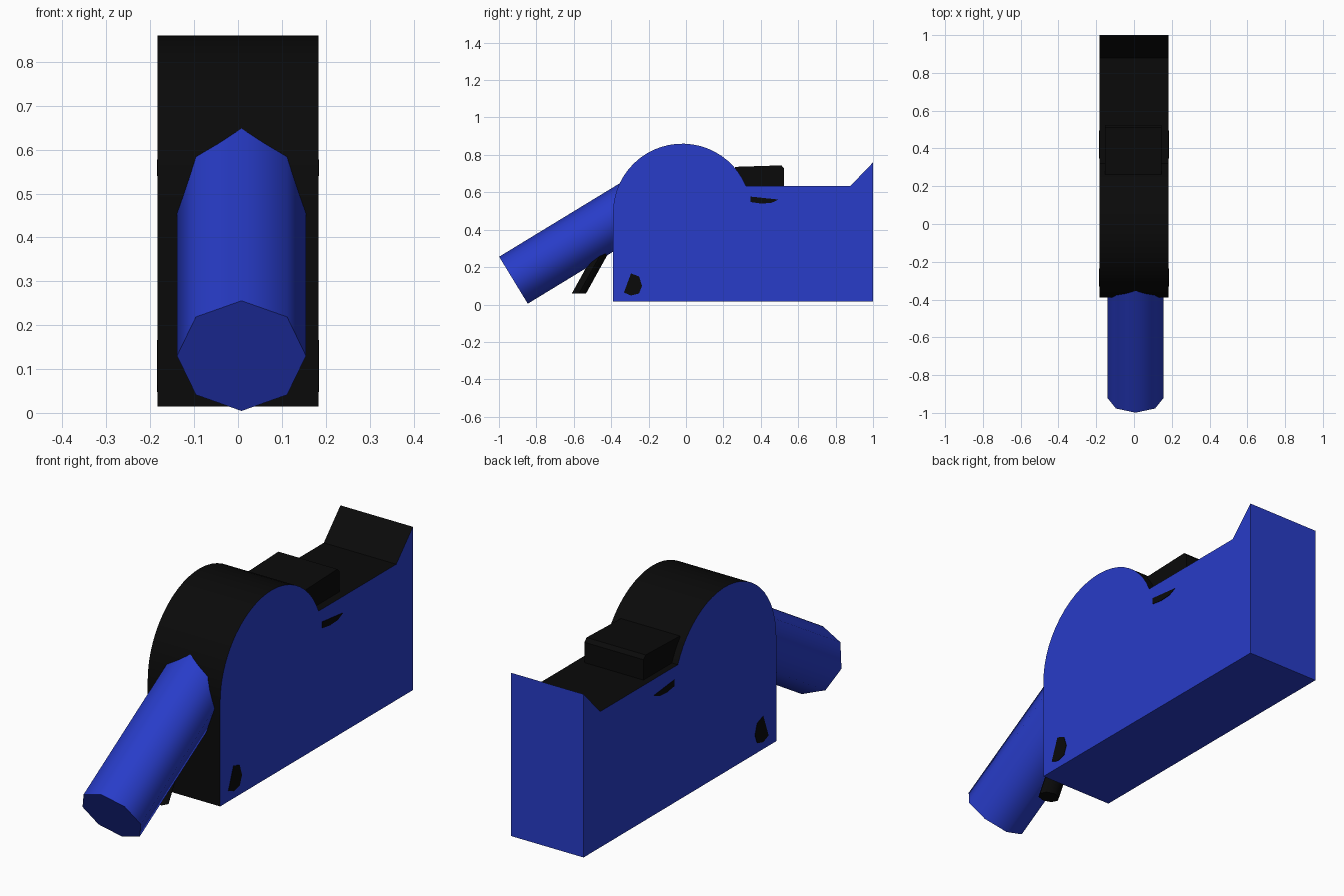
import bpy, bmesh, math
from mathutils import Vector, Matrix

if "Cube" in bpy.data.objects:
    bpy.data.objects.remove(bpy.data.objects["Cube"])


def material(name, rgb):
    m = bpy.data.materials.new(name)
    m.diffuse_color = (*rgb, 1)
    m.use_nodes = True
    m.node_tree.nodes["Principled BSDF"].inputs["Base Color"].default_value = m.diffuse_color
    return m


BLUE = material("blue", (0.021, 0.045, 0.58))
BLACK = material("black", (0.003, 0.003, 0.003))


def finish(name, bm, mats, angle):
    bmesh.ops.recalc_face_normals(bm, faces=bm.faces)
    mesh = bpy.data.meshes.new(name)
    bm.to_mesh(mesh)
    bm.free()
    ob = bpy.data.objects.new(name, mesh)
    bpy.context.collection.objects.link(ob)
    for m in mats:
        mesh.materials.append(m)
    bpy.ops.object.select_all(action='DESELECT')
    ob.select_set(True)
    bpy.context.view_layer.objects.active = ob
    bpy.ops.object.shade_smooth_by_angle(angle=math.radians(angle))
    return ob


def extrude_profile(name, profile, x0, x1, mats, angle=20):
    """Side profile in (y, z), extruded across x."""
    bm = bmesh.new()
    face = bm.faces.new([bm.verts.new((x0, y, z)) for y, z in profile])
    ext = bmesh.ops.extrude_face_region(bm, geom=[face])
    moved = [v for v in ext["geom"] if isinstance(v, bmesh.types.BMVert)]
    bmesh.ops.translate(bm, verts=moved, vec=(x1 - x0, 0, 0))
    return finish(name, bm, mats, angle)


# Body: domed front, flat deck and raised rear lip
cy, cz, r = -0.02, 0.49, 0.37
start = math.asin((0.635 - cz) / r)
steps = 24
arc = [(cy + r * math.cos(a), cz + r * math.sin(a))
       for a in (start + (math.pi - start) * i / steps for i in range(steps + 1))]
profile = [(-0.39, 0.015), (1.0, 0.015), (1.0, 0.76), (0.88, 0.635)] + arc
body = extrude_profile("body", profile, -0.183, 0.183, [BLUE, BLACK])

# Black strip over the front, dome and deck; blue elsewhere
for p in body.data.polygons:
    n = p.normal
    blue = abs(n.x) > 0.5 or n.z < -0.5 or n.y > 0.99
    p.material_index = 0 if blue else 1

# Sloping octagonal tube at the front, pointed edge upward
axis = Vector((0, 0.854, 0.52)).normalized()
up = Vector((0, -0.52, 0.854)).normalized()
side = Vector((1, 0, 0))
base = Vector((0.008, -0.9225, 0.13))
length = 0.85
bm = bmesh.new()
bmesh.ops.create_cone(bm, cap_ends=True, segments=8, radius1=0.147,
                      radius2=0.147, depth=length)
rot = Matrix((side, up, axis)).transposed().to_4x4()
bmesh.ops.transform(bm, verts=bm.verts,
                    matrix=Matrix.Translation(base + axis * length / 2) @ rot)
finish("front_tube", bm, [BLUE], 50)

# Short slanted strut under the tube
bm = bmesh.new()
rings = []
for y, z in ((-0.572, 0.06), (-0.40, 0.37)):
    rings.append([bm.verts.new((0.05 * math.cos(i * math.tau / 8),
                                y + 0.038 * math.sin(i * math.tau / 8), z))
                  for i in range(8)])
for i in range(8):
    j = (i + 1) % 8
    bm.faces.new((rings[0][i], rings[0][j], rings[1][j], rings[1][i]))
for ring in rings:
    bm.faces.new(ring)
finish("strut", bm, [BLACK], 50)

# Block on the deck
extrude_profile("deck_block",
                [(0.262, 0.60), (0.525, 0.60), (0.525, 0.728),
                 (0.51, 0.744), (0.262, 0.736)], -0.153, 0.145, [BLACK])

# Pins that pass through the body and show on both sides
extrude_profile("lower_pin",
                [(-0.332, 0.064), (-0.294, 0.166), (-0.251, 0.15),
                 (-0.235, 0.10), (-0.251, 0.059), (-0.294, 0.048)],
                -0.185, 0.185, [BLACK])
extrude_profile("upper_pin",
                [(0.346, 0.577), (0.43, 0.568), (0.495, 0.561),
                 (0.455, 0.543), (0.40, 0.54), (0.346, 0.548)],
                -0.185, 0.185, [BLACK])
